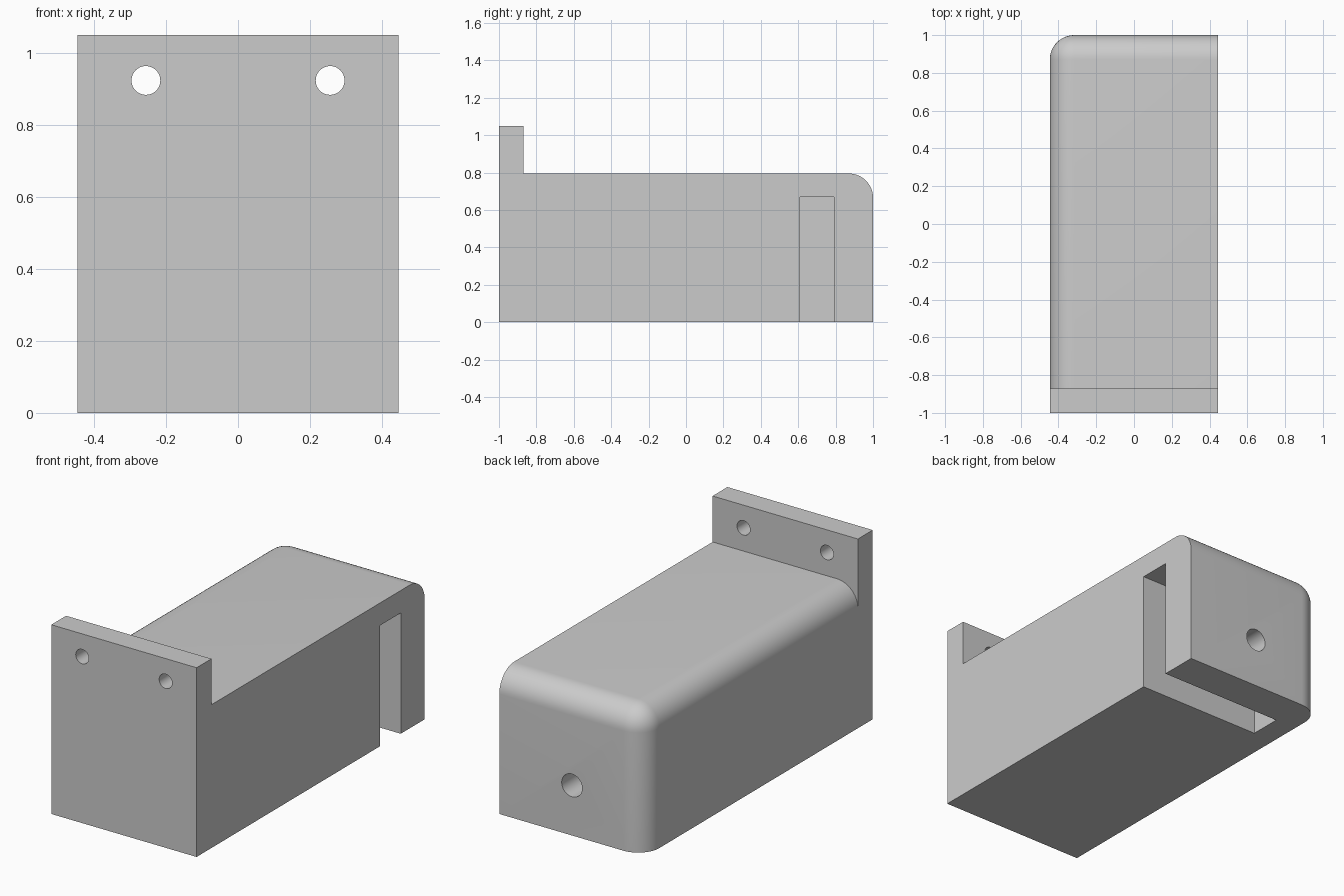
import bpy, bmesh, math
from mathutils import Matrix, Vector

if "Cube" in bpy.data.objects:
    bpy.data.objects.remove(bpy.data.objects["Cube"], do_unlink=True)

HALF_W = 0.446      # half width in x
WALL = 0.13         # flange, wall and rounding size
BODY_H, FLANGE_H = 0.795, 1.05

grey = bpy.data.materials.new("plain grey")
grey.use_nodes = True
grey.diffuse_color = (0.6, 0.6, 0.6, 1)
grey.node_tree.nodes["Principled BSDF"].inputs["Base Color"].default_value = (0.6, 0.6, 0.6, 1)


def to_object(name, bm):
    mesh = bpy.data.meshes.new(name)
    bmesh.ops.recalc_face_normals(bm, faces=bm.faces)
    bm.to_mesh(mesh)
    bm.free()
    mesh.materials.append(grey)
    obj = bpy.data.objects.new(name, mesh)
    bpy.context.collection.objects.link(obj)
    return obj


def box(lo, hi):
    bm = bmesh.new()
    lo, hi = Vector(lo), Vector(hi)
    bmesh.ops.create_cube(bm, size=1, matrix=Matrix.Translation((lo + hi) / 2)
                          @ Matrix.Diagonal((*(hi - lo), 1)))
    return bm


def bore(name, x, z, radius, y0, y1):
    """Cylinder cutter running along y."""
    bm = bmesh.new()
    place = Matrix.Translation((x, (y0 + y1) / 2, z)) @ Matrix.Rotation(math.pi / 2, 4, "X")
    bmesh.ops.create_cone(bm, cap_ends=True, segments=48, radius1=radius,
                          radius2=radius, depth=y1 - y0, matrix=place)
    return to_object(name, bm)


def combine(target, tool, operation):
    mod = target.modifiers.new(operation.lower(), "BOOLEAN")
    mod.operation, mod.object, mod.solver = operation, tool, "EXACT"
    bpy.context.view_layer.objects.active = target
    bpy.ops.object.modifier_apply(modifier=mod.name)
    bpy.data.objects.remove(tool, do_unlink=True)


# Body: block with the three edges at its back, upper -x corner rounded
bm = box((-HALF_W, -1, 0), (HALF_W, 1, BODY_H))
corner = min(bm.verts, key=lambda v: v.co.x - v.co.y - v.co.z)
bmesh.ops.bevel(bm, geom=list(corner.link_edges), offset=WALL, offset_type="OFFSET",
                segments=12, profile=0.5, affect="EDGES")
bracket = to_object("bracket_body", bm)

# Mounting flange across the front
flange = to_object("flange", box((-HALF_W, -1, 0), (HALF_W, -1 + WALL, FLANGE_H)))
combine(bracket, flange, "UNION")

# Slot open to the +x side and the underside
slot = to_object("slot_cutter", box((-HALF_W + WALL, 0.61, -0.1), (0.6, 0.79, 0.67)))
combine(bracket, slot, "DIFFERENCE")

# Two screw holes in the flange, and one hole from the back into the slot
for side in (-1, 1):
    combine(bracket, bore("screw_cutter", side * 0.256, 0.924, 0.04, -1.1, -0.8), "DIFFERENCE")
combine(bracket, bore("back_cutter", 0, 0.278, 0.063, 0.7, 1.1), "DIFFERENCE")

# Merge coplanar leftovers, then smooth only the rounded areas
bm = bmesh.new()
bm.from_mesh(bracket.data)
bmesh.ops.remove_doubles(bm, verts=bm.verts, dist=0.0001)
bmesh.ops.dissolve_limit(bm, angle_limit=0.01, verts=bm.verts, edges=bm.edges)
bm.to_mesh(bracket.data)
bm.free()
bpy.ops.object.select_all(action="DESELECT")
bracket.select_set(True)
bpy.context.view_layer.objects.active = bracket
bpy.ops.object.shade_smooth_by_angle(angle=math.radians(30))
